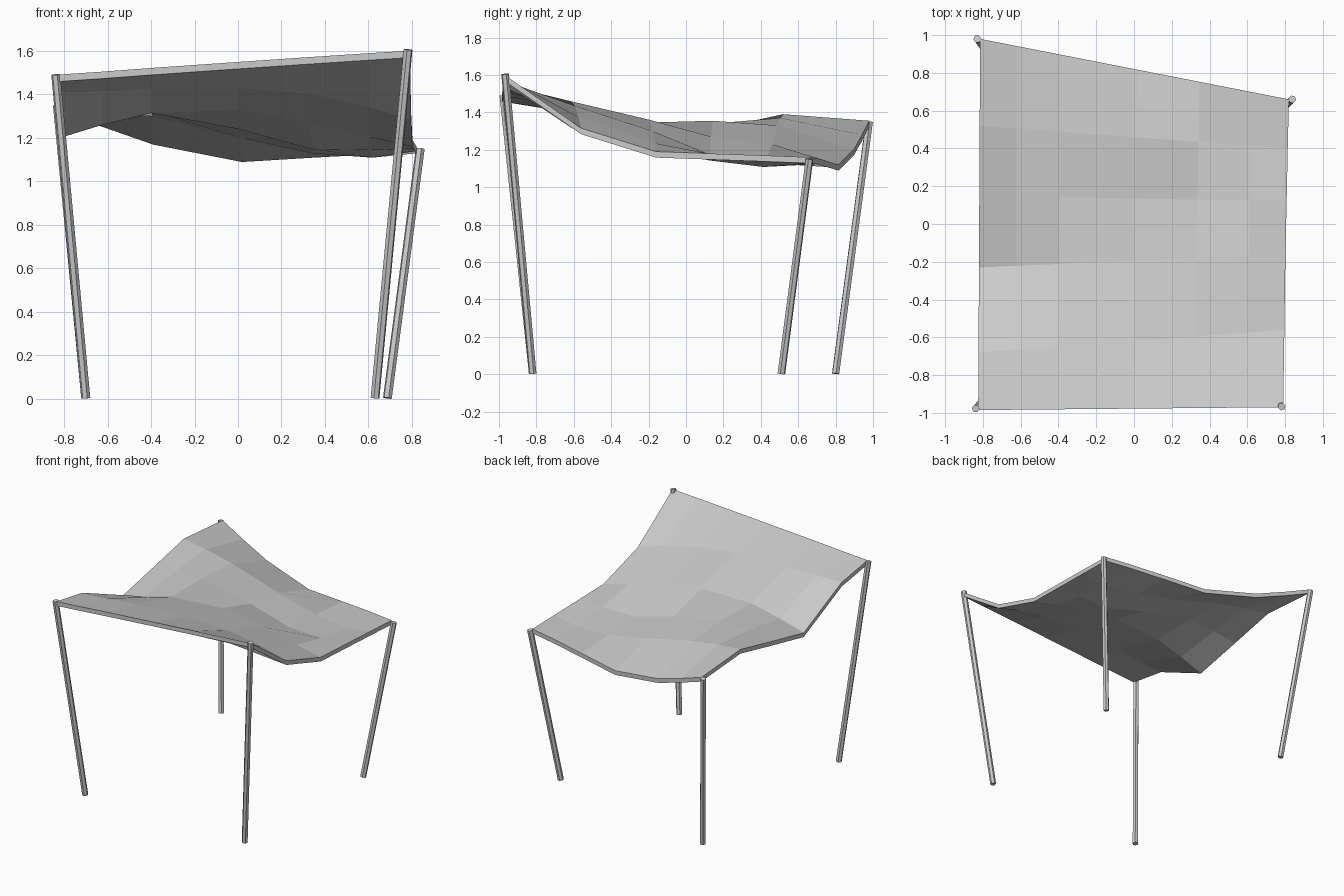
import bpy, bmesh
from mathutils import Vector

if "Cube" in bpy.data.objects:
    bpy.data.objects.remove(bpy.data.objects["Cube"])

# Corner poles: (foot, top), leaning outward
POLES = {
    "front_left_pole": ((-0.70, -0.82, 0.003), (-0.838, -0.977, 1.49)),
    "front_right_pole": ((0.63, -0.82, 0.003), (0.782, -0.967, 1.605)),
    "back_right_pole": ((0.687, 0.51, 0.003), (0.838, 0.66, 1.15)),
    "back_left_pole": ((-0.70, 0.80, 0.003), (-0.83, 0.98, 1.35)),
}


def make_pole(name, foot, top, radius=0.021, sides=6):
    a, b = Vector(foot), Vector(top)
    bpy.ops.mesh.primitive_cylinder_add(vertices=sides, radius=radius,
                                        depth=(b - a).length, location=(a + b) / 2)
    ob = bpy.context.object
    ob.name = name
    ob.rotation_euler = (b - a).to_track_quat('Z', 'Y').to_euler()


for name, (foot, top) in POLES.items():
    make_pole(name, foot, top)

# Sagging canopy: grid between left and right edges, heights per row (front to back)
U = [0, 0.12, 0.26, 0.51, 0.71, 0.88, 1]
LEFT_Y = [-0.985, -0.68, -0.23, 0.15, 0.52, 0.98]
RIGHT_Y = [-0.97, -0.56, -0.16, 0.12, 0.40, 0.66]
HEIGHTS = [
    [1.49, 1.503, 1.52, 1.548, 1.57, 1.588, 1.60],
    [1.44, 1.445, 1.455, 1.46, 1.435, 1.375, 1.315],
    [1.23, 1.29, 1.345, 1.36, 1.30, 1.235, 1.19],
    [1.31, 1.34, 1.355, 1.27, 1.18, 1.175, 1.18],
    [1.39, 1.37, 1.33, 1.23, 1.16, 1.14, 1.17],
    [1.355, 1.28, 1.20, 1.12, 1.14, 1.155, 1.16],
]
bm = bmesh.new()
grid = []
for r, row in enumerate(HEIGHTS):
    v = r / (len(HEIGHTS) - 1)
    x0, x1 = -0.825 + 0.01 * v, 0.79 + 0.03 * v
    grid.append([bm.verts.new((x0 + (x1 - x0) * u,
                               LEFT_Y[r] + (RIGHT_Y[r] - LEFT_Y[r]) * u, z))
                 for u, z in zip(U, row)])
for a, b in zip(grid, grid[1:]):
    for i in range(len(U) - 1):
        bm.faces.new((a[i], a[i + 1], b[i + 1], b[i]))

# Hem thickness: drop a copy of the cloth straight down
bm.normal_update()
top_faces = bm.faces[:]
copy = bmesh.ops.duplicate(bm, geom=bm.verts[:] + bm.edges[:] + top_faces)["geom"]
rim = [e for e in bm.edges if e.is_boundary]
for g in copy:
    if isinstance(g, bmesh.types.BMVert):
        g.co.z -= 0.032
bmesh.ops.reverse_faces(bm, faces=[g for g in copy if isinstance(g, bmesh.types.BMFace)])
bmesh.ops.bridge_loops(bm, edges=rim)
bmesh.ops.recalc_face_normals(bm, faces=bm.faces)

mesh = bpy.data.meshes.new("canopy")
bm.to_mesh(mesh)
bm.free()
canopy = bpy.data.objects.new("canopy", mesh)
bpy.context.collection.objects.link(canopy)
